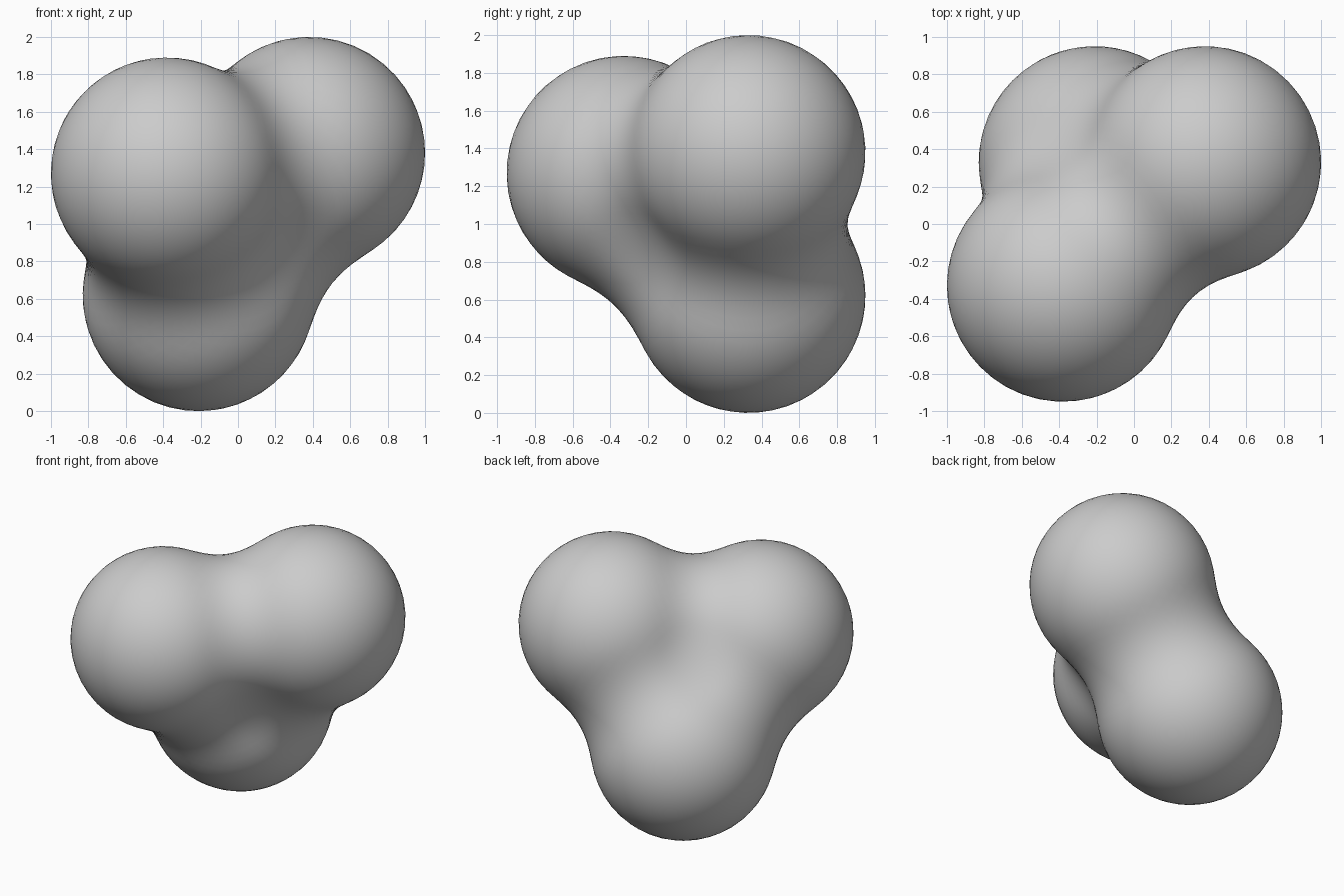
import bpy
import bmesh
from mathutils import Vector

if "Cube" in bpy.data.objects:
    bpy.data.objects.remove(bpy.data.objects["Cube"])

# Three equal balls melted together with a soft falloff field
BALL_R = 0.62
REACH = 0.99
centres = [
    Vector((-0.38, -0.33, 1.27)),   # front left ball
    Vector((0.38, 0.33, 1.38)),     # back right ball
    Vector((-0.21, 0.33, 0.62)),    # bottom ball
]
LEVEL = (1 - (BALL_R / REACH) ** 2) ** 3
middle = sum(centres, Vector()) / 3


def field(p):
    return sum(max(0.0, 1 - (p - c).length_squared / REACH ** 2) ** 3 for c in centres)


def surface_distance(direction):
    # bisect between the shared middle (inside) and a far point (outside)
    lo, hi = 0.0, 2.5
    for _ in range(28):
        mid = (lo + hi) / 2
        if field(middle + direction * mid) > LEVEL:
            lo = mid
        else:
            hi = mid
    return lo


# Fused body: an icosphere pushed out to the blended surface
bm = bmesh.new()
bmesh.ops.create_icosphere(bm, subdivisions=5, radius=1)
for v in bm.verts:
    d = v.co.normalized()
    v.co = middle + d * surface_distance(d)
for _ in range(1):
    bmesh.ops.recalc_face_normals(bm, faces=bm.faces)
for f in bm.faces:
    f.smooth = True

mesh = bpy.data.meshes.new("blended_balls")
bm.to_mesh(mesh)
bm.free()
body = bpy.data.objects.new("blended_balls", mesh)
bpy.context.collection.objects.link(body)
